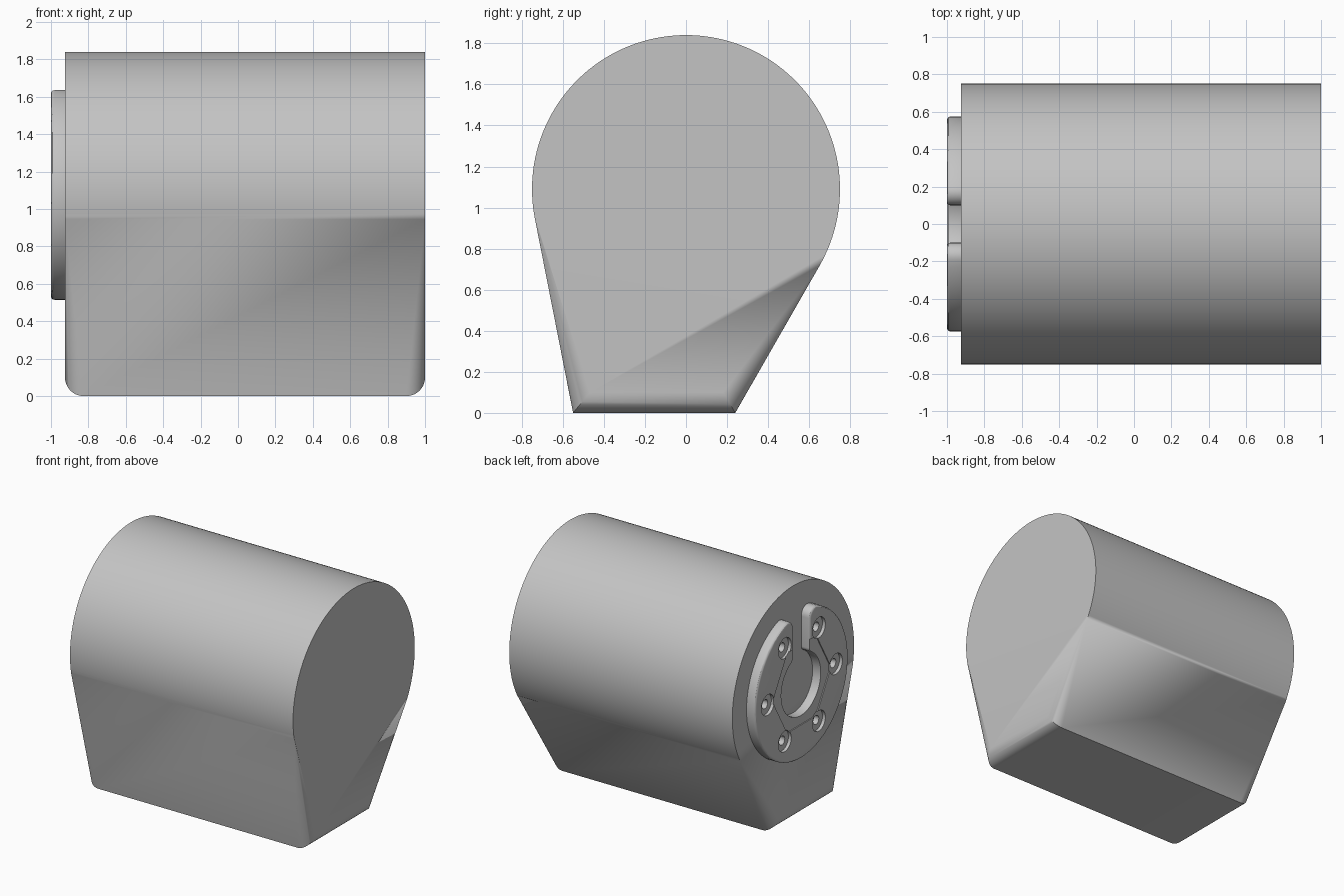
import bpy, bmesh, math
from math import sin, cos, pi, asin, atan2, hypot
from mathutils import Vector

if "Cube" in bpy.data.objects:
    bpy.data.objects.remove(bpy.data.objects["Cube"], do_unlink=True)

grey = bpy.data.materials.new("plain_grey")
grey.use_nodes = True
grey.diffuse_color = (0.55, 0.55, 0.55, 1)
grey.node_tree.nodes["Principled BSDF"].inputs["Base Color"].default_value = grey.diffuse_color

AXIS_Z = 1.09      # height of the barrel axis
BARREL_R = 0.75


def loft(name, rings):
    """Skin a list of closed point rings and cap both ends."""
    bm = bmesh.new()
    loops = [[bm.verts.new(p) for p in ring] for ring in rings]
    n = len(loops[0])
    for a, b in zip(loops, loops[1:]):
        for i in range(n):
            j = (i + 1) % n
            bm.faces.new((a[i], a[j], b[j], b[i]))
    bm.faces.new(loops[0][::-1])
    bm.faces.new(loops[-1])
    bmesh.ops.remove_doubles(bm, verts=bm.verts, dist=1e-5)
    bmesh.ops.recalc_face_normals(bm, faces=bm.faces)
    mesh = bpy.data.meshes.new(name)
    bm.to_mesh(mesh)
    bm.free()
    mesh.materials.append(grey)
    obj = bpy.data.objects.new(name, mesh)
    bpy.context.collection.objects.link(obj)
    return obj


def prism(name, outline, x0, x1):
    return loft(name, [[(x, y, AXIS_Z + z) for y, z in outline] for x in (x0, x1)])


def activate(obj):
    bpy.ops.object.select_all(action='DESELECT')
    obj.select_set(True)
    bpy.context.view_layer.objects.active = obj


def smooth(obj):
    activate(obj)
    bpy.ops.object.shade_smooth_by_angle(angle=math.radians(30))


def arc(cy, cz, r, a0, a1, steps):
    """Arc points; angles run from the top towards +y."""
    return [(cy + r * sin(a0 + (a1 - a0) * i / steps),
             cz + r * cos(a0 + (a1 - a0) * i / steps)) for i in range(steps + 1)]


# Body: barrel with two tangent flanks down to a narrow foot
def tangent_angle(y, side):
    d = hypot(y, AXIS_Z)
    return atan2(y, -AXIS_Z) + side * -math.acos(BARREL_R / d)


FRONT_Y, BACK_Y, ROUND = -0.55, 0.24, 0.1
a_back = tangent_angle(BACK_Y, 1)
a_front = tangent_angle(FRONT_Y, -1)
barrel = arc(0, AXIS_Z, BARREL_R, a_front, a_back, 96)


def corner_inset(a):
    """Inward miter between a flank (outward direction a) and the foot."""
    n = Vector((-sin(a), -cos(a)))
    up = Vector((0, 1))
    return (n + up) / (1 + n.dot(up))


# End rounding fades from the foot to nothing where the flanks meet the barrel
profile = [(y, z, Vector((0, 0)), 0) for y, z in barrel]
profile.append((BACK_Y, 0, corner_inset(a_back), ROUND))
profile.append((FRONT_Y, 0, corner_inset(a_front), ROUND))


def body_ring(x_end, side, t):
    ring = []
    for y, z, inward, r in profile:
        k = r * (1 - cos(t))
        ring.append((x_end - side * r * (1 - sin(t)), y + inward.x * k, z + inward.y * k))
    return ring


STEPS = 10
quarter = [pi / 2 * i / STEPS for i in range(STEPS + 1)]
rings = [body_ring(-0.925, -1, t) for t in reversed(quarter)]
rings += [body_ring(1, 1, t) for t in quarter]
smooth(loft("body", rings))

# Mounting flange: C-shaped disc with a slot running up from the centre hole
R, HOLE, SLOT, TIP, THROAT = 0.575, 0.24, 0.1, 0.07, 0.04
a_tip = asin((SLOT + TIP) / (R - TIP))
a_thr = asin((SLOT + THROAT) / (HOLE + THROAT))
half = arc(0, 0, HOLE, pi, a_thr, 24)
half += arc(SLOT + THROAT, (HOLE + THROAT) * cos(a_thr), THROAT, a_thr + pi, 1.5 * pi, 6)[1:]
half += arc(SLOT + TIP, (R - TIP) * cos(a_tip), TIP, -pi / 2, a_tip, 8)
half += arc(0, 0, R, a_tip, pi, 40)[1:]
outline = half + [(-y, z) for y, z in reversed(half[1:-1])]
flange = prism("mounting_flange", outline, -1, -0.88)
activate(flange)
bevel = flange.modifiers.new("rim", 'BEVEL')
bevel.width, bevel.segments = 0.018, 3
bevel.limit_method, bevel.angle_limit = 'ANGLE', math.radians(40)
bpy.ops.object.modifier_apply(modifier=bevel.name)


def cut(outline, depth):
    """Sink an outline into the flange face."""
    cutter = prism("cutter", outline, -1.05, -1 + depth)
    cutter.hide_render = True
    activate(flange)
    mod = flange.modifiers.new("cut", 'BOOLEAN')
    mod.operation, mod.solver, mod.object = 'DIFFERENCE', 'EXACT', cutter
    bpy.ops.object.modifier_apply(modifier=mod.name)
    bpy.data.objects.remove(cutter, do_unlink=True)


def ngon(cy, cz, r, sides, start=0):
    return arc(cy, cz, r, start, start + 2 * pi, sides)[:-1]


# Shallow hexagonal recess, then bolt pockets and bolt holes at its corners
cut(ngon(0, 0, 0.36, 6, pi / 6), 0.008)
for i in range(6):
    a = pi / 6 + i * pi / 3
    y, z = 0.42 * sin(a), 0.42 * cos(a)
    cut(ngon(y, z, 0.08, 24), 0.025)
    cut(ngon(y, z, 0.035, 16), 0.07)
smooth(flange)
